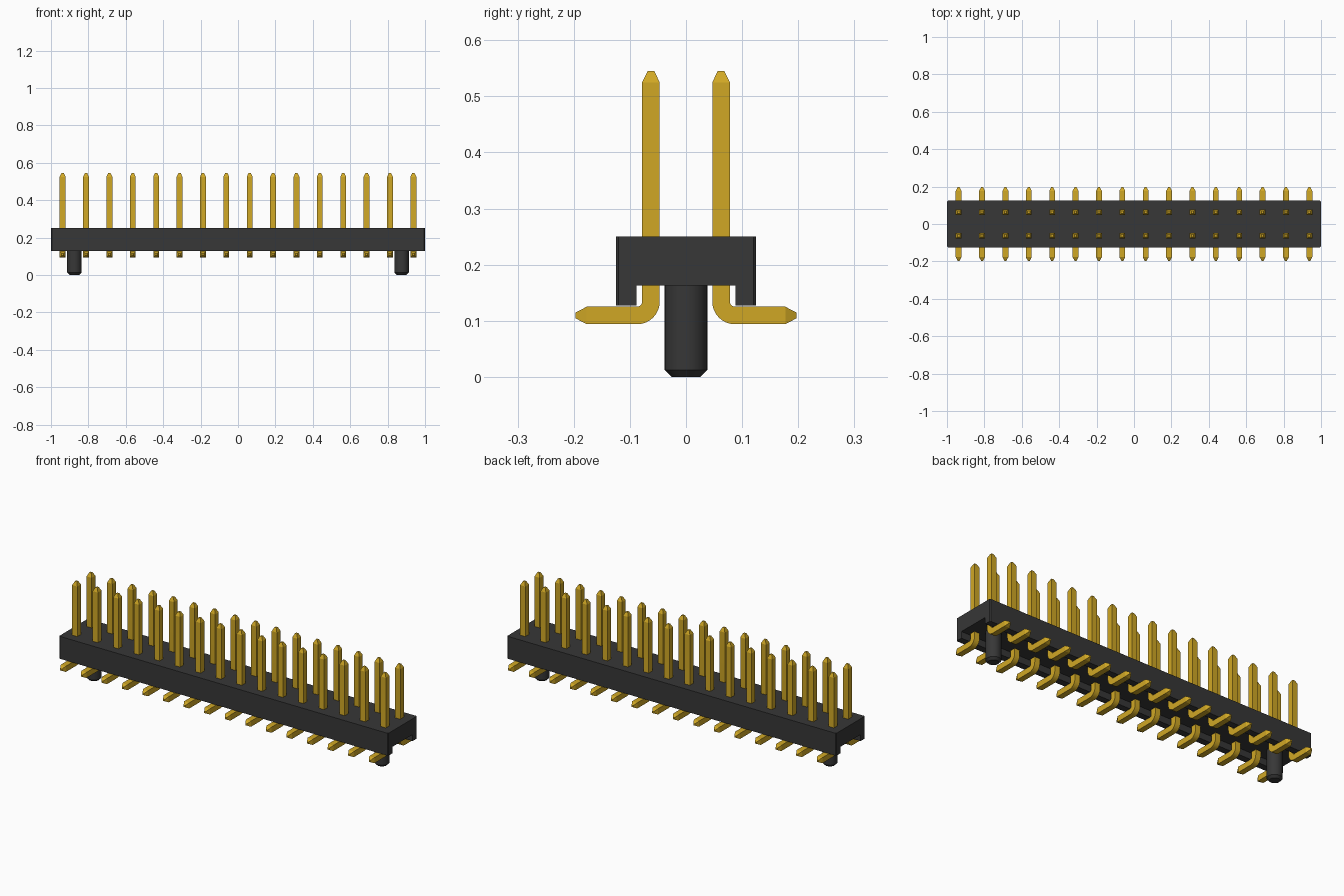
import bpy, bmesh, math

cube = bpy.data.objects.get("Cube")
if cube:
    bpy.data.objects.remove(cube, do_unlink=True)

PITCH, COUNT = 0.125, 16
HALF = 0.0156   # half the pin thickness


def material(name, rgb):
    mat = bpy.data.materials.new(name)
    mat.use_nodes = True
    mat.diffuse_color = (*rgb, 1)
    mat.node_tree.nodes["Principled BSDF"].inputs["Base Color"].default_value = (*rgb, 1)
    return mat


def make_object(name, bm, mat, smooth=None):
    bmesh.ops.recalc_face_normals(bm, faces=bm.faces)
    mesh = bpy.data.meshes.new(name)
    bm.to_mesh(mesh)
    bm.free()
    mesh.materials.append(mat)
    obj = bpy.data.objects.new(name, mesh)
    bpy.context.collection.objects.link(obj)
    if smooth:
        bpy.ops.object.select_all(action='DESELECT')
        obj.select_set(True)
        bpy.context.view_layer.objects.active = obj
        bpy.ops.object.shade_smooth_by_angle(angle=math.radians(smooth))
    return obj


def mirror(obj, axis):
    mod = obj.modifiers.new("mirror", 'MIRROR')
    mod.use_axis = [i == axis for i in range(3)]
    mod.use_mirror_merge = False


black = material("black plastic", (0.038, 0.038, 0.038))
gold = material("gold", (0.63, 0.39, 0.0185))

# Housing: channel profile drawn along the row, with nicked corners
bm = bmesh.new()
half_profile = [(0.088, 0.163), (0.088, 0.127), (0.125, 0.127), (0.125, 0.25)]
profile = half_profile + [(-y, z) for y, z in reversed(half_profile)]
face = bm.faces.new([bm.verts.new((-1, y, z)) for y, z in profile])
ext = bmesh.ops.extrude_face_region(bm, geom=[face])
bmesh.ops.translate(bm, vec=(2, 0, 0),
                    verts=[g for g in ext["geom"] if isinstance(g, bmesh.types.BMVert)])
bmesh.ops.recalc_face_normals(bm, faces=bm.faces)
corners = [e for e in bm.edges
           if all(abs(v.co.y) > 0.12 for v in e.verts)
           and abs(e.verts[0].co.z - e.verts[1].co.z) > 0.1]
bmesh.ops.bevel(bm, geom=corners, offset=0.005, segments=1, affect='EDGES')
make_object("housing", bm, black)

# Locating pegs: cylinders with a chamfered foot
bm = bmesh.new()
bmesh.ops.create_cone(bm, cap_ends=True, segments=40, radius1=0.038, radius2=0.038, depth=0.17)
bmesh.ops.translate(bm, verts=bm.verts, vec=(0.875, 0, 0.085))
rim = [e for e in bm.edges if all(v.co.z < 0.01 for v in e.verts)]
bmesh.ops.bevel(bm, geom=rim, offset=0.012, segments=1, affect='EDGES')
mirror(make_object("locating_pegs", bm, black, 30), 0)

# Pin path: foot tip, foot, bend, post, post tip, as (y, z, normal angle, half size)
R, Y, Z = 0.0245, 0.0625, 0.1095
path = [(0.197, Z, 270, 0.005), (0.177, Z, 270, HALF)]
for i in range(9):
    deg = 270 - 90 * i / 8
    a = math.radians(deg)
    path.append((Y + R + R * math.cos(a), Z + R + R * math.sin(a), deg, HALF))
path += [(Y, 0.525, 180, HALF), (Y, 0.545, 180, 0.006)]

# Pins: square section swept along the path, repeated along the row and mirrored
bm = bmesh.new()
x0 = -PITCH * (COUNT - 1) / 2
rings = []
for y, z, deg, h in path:
    ny, nz = math.cos(math.radians(deg)), math.sin(math.radians(deg))
    rings.append([bm.verts.new((x0 + sx * h, y + sn * h * ny, z + sn * h * nz))
                  for sx, sn in ((-1, -1), (1, -1), (1, 1), (-1, 1))])
for a, b in zip(rings, rings[1:]):
    for i in range(4):
        j = (i + 1) % 4
        bm.faces.new((a[i], a[j], b[j], b[i]))
bm.faces.new(rings[0])
bm.faces.new(rings[-1])
pins = make_object("pins", bm, gold, 20)
row = pins.modifiers.new("row", 'ARRAY')
row.count = COUNT
row.use_relative_offset = False
row.use_constant_offset = True
row.constant_offset_displace = (PITCH, 0, 0)
mirror(pins, 1)
